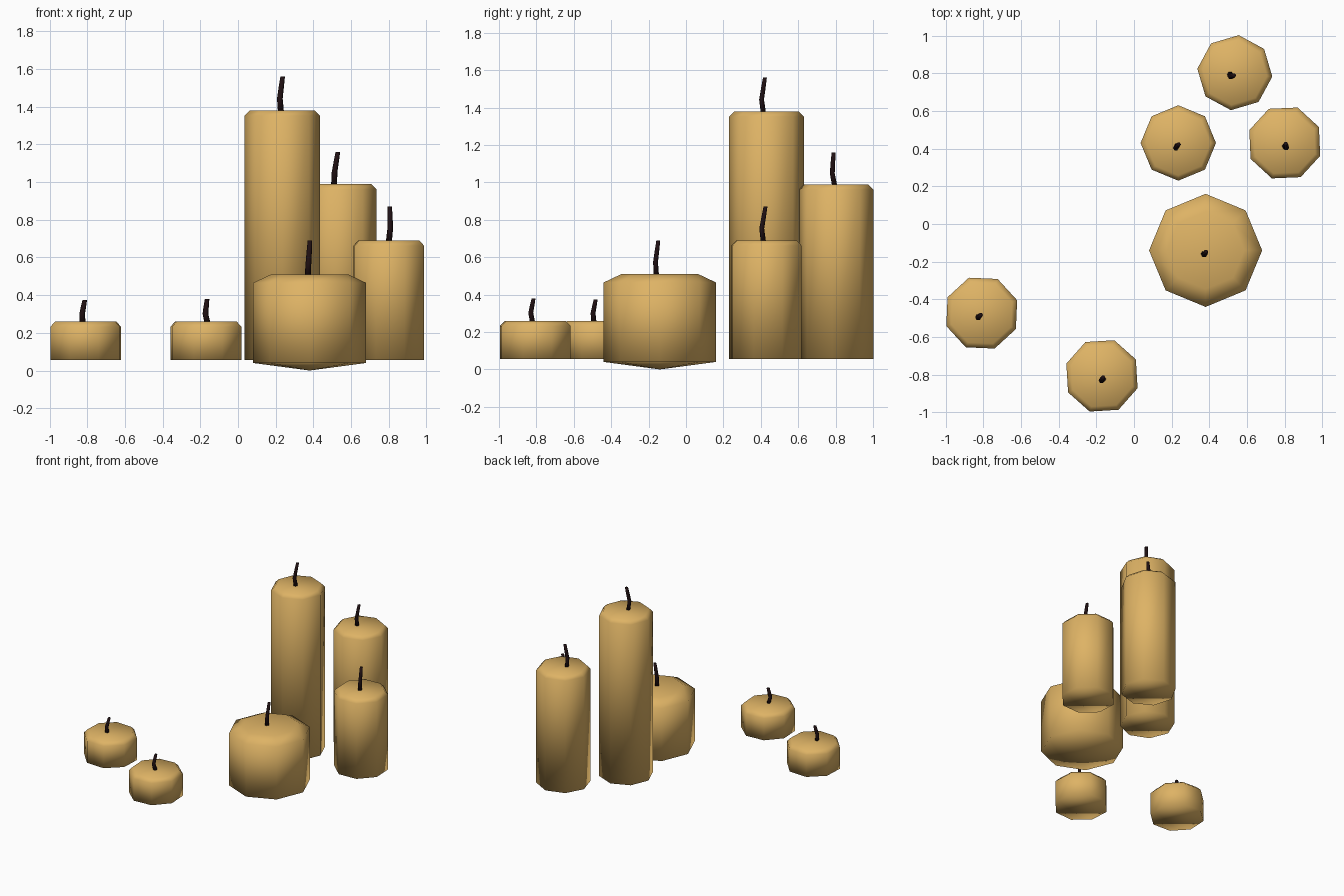
import bpy, bmesh, math
from mathutils import Vector

if "Cube" in bpy.data.objects:
    bpy.data.objects.remove(bpy.data.objects["Cube"])


def material(name, rgb):
    m = bpy.data.materials.new(name)
    m.diffuse_color = (*rgb, 1)
    m.use_nodes = True
    m.node_tree.nodes["Principled BSDF"].inputs["Base Color"].default_value = m.diffuse_color
    return m


WAX = material("tan wax", (0.73, 0.45, 0.13))
CHAR = material("charred wick", (0.014, 0.005, 0.006))


def finish(name, bm, mat):
    bmesh.ops.recalc_face_normals(bm, faces=bm.faces)
    for f in bm.faces:
        f.smooth = True
    me = bpy.data.meshes.new(name)
    bm.to_mesh(me)
    bm.free()
    me.materials.append(mat)
    bpy.context.collection.objects.link(bpy.data.objects.new(name, me))


def loft(bm, rings):
    """Bridge rings of points and cap both ends; a one-point ring is a tip."""
    rows = [[bm.verts.new(p) for p in ring] for ring in rings]
    for a, b in zip(rows, rows[1:]):
        n = max(len(a), len(b))
        for i in range(n):
            j = (i + 1) % n
            if len(a) == 1:
                bm.faces.new((a[0], b[j], b[i]))
            else:
                bm.faces.new((a[i], a[j], b[j], b[i]))
    for row in (rows[0], rows[-1]):
        if len(row) > 2:
            bm.faces.new(row)


def ring(x, y, z, r, sides, turn=0):
    if r == 0:
        return [Vector((x, y, z))]
    return [Vector((x + r * math.cos(turn + math.tau * i / sides),
                    y + r * math.sin(turn + math.tau * i / sides), z))
            for i in range(sides)]


def body(name, x, y, turn, profile):
    bm = bmesh.new()
    loft(bm, [ring(x, y, z, r, 8, math.radians(turn)) for r, z in profile])
    finish(name, bm, WAX)


def wick(name, base, mid, tip, z0, z1):
    # slightly crooked thin tube, rooted just under the wax
    h = z1 - z0
    up = (Vector(mid) + Vector(tip)) / 2
    pts = [(*base, z0 - 0.01, 0.016), (*mid, z0 + 0.35 * h, 0.015),
           (*up, z0 + 0.68 * h, 0.014), (*tip, z1, 0.012)]
    bm = bmesh.new()
    loft(bm, [ring(x, y, z, r, 6) for x, y, z, r in pts])
    finish(name, bm, CHAR)


def straight(top):
    return [(0.2, 0.055), (0.2, top - 0.028), (0.172, top)]


# wide pillar: shallow pointed underside and broad sloping shoulder
WIDE = [(0, 0.0), (0.3, 0.04), (0.3, 0.465), (0.205, 0.51)]

# name, centre, turn, profile, wick base / middle / tip, wick top height
CANDLES = [
    ("tall_candle", 0.235, 0.43, 0, straight(1.38),
     (0.228, 0.414), (0.222, 0.404), (0.237, 0.422), 1.56),
    ("back_candle", 0.535, 0.803, -6, straight(0.99),
     (0.51, 0.795), (0.512, 0.782), (0.53, 0.789), 1.16),
    ("right_candle", 0.80, 0.43, 25, straight(0.69),
     (0.80, 0.414), (0.808, 0.405), (0.805, 0.425), 0.87),
    ("wide_candle", 0.38, -0.14, 0, WIDE,
     (0.37, -0.158), (0.374, -0.163), (0.382, -0.148), 0.69),
    ("left_tealight", -0.808, -0.473, 20, straight(0.26),
     (-0.825, -0.492), (-0.827, -0.497), (-0.813, -0.483), 0.375),
    ("front_tealight", -0.17, -0.806, 26, straight(0.26),
     (-0.162, -0.82), (-0.173, -0.83), (-0.164, -0.815), 0.38),
]

for name, x, y, turn, prof, base, mid, tip, z1 in CANDLES:
    body(name, x, y, turn, prof)
    wick(name + "_wick", base, mid, tip, prof[-1][1], z1)
